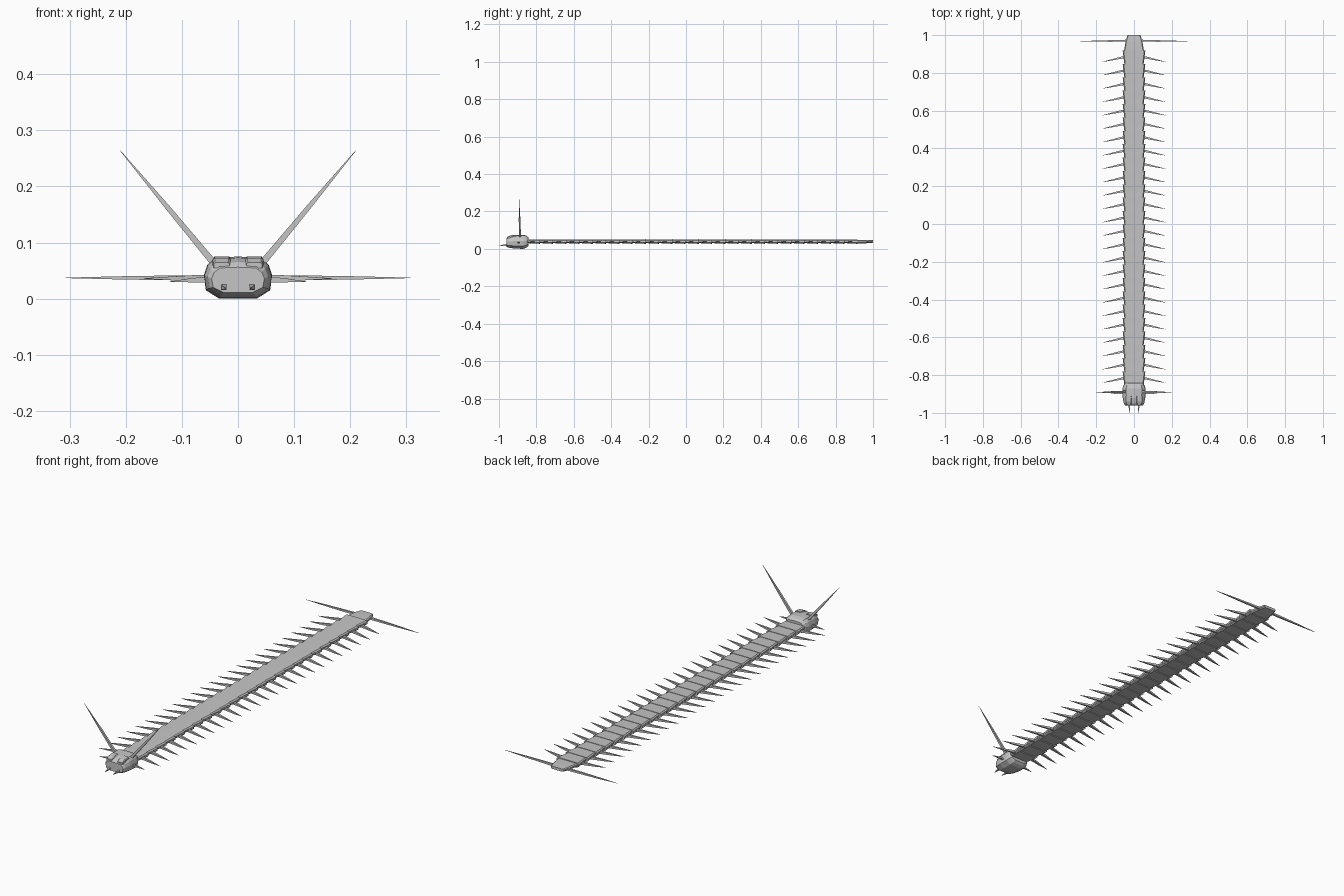
import bpy, bmesh, math
from mathutils import Vector

old = bpy.data.objects.get("Cube")
if old:
    bpy.data.objects.remove(old, do_unlink=True)

grey = bpy.data.materials.new("shell grey")
grey.use_nodes = True
grey.diffuse_color = (0.56, 0.56, 0.56, 1)
bsdf = next(n for n in grey.node_tree.nodes if n.type == 'BSDF_PRINCIPLED')
bsdf.inputs["Base Color"].default_value = (0.56, 0.56, 0.56, 1)


def loft(name, rings):
    """Skin a list of point rings into a closed, flat-shaded solid."""
    bm = bmesh.new()
    loops = [[bm.verts.new(p) for p in ring] for ring in rings]
    n = len(loops[0])
    for a, b in zip(loops, loops[1:]):
        for i in range(n):
            j = (i + 1) % n
            bm.faces.new((a[i], a[j], b[j], b[i]))
    bm.faces.new(loops[0])
    bm.faces.new(loops[-1])
    bmesh.ops.recalc_face_normals(bm, faces=bm.faces)
    mesh = bpy.data.meshes.new(name)
    bm.to_mesh(mesh)
    bm.free()
    mesh.materials.append(grey)
    ob = bpy.data.objects.new(name, mesh)
    bpy.context.collection.objects.link(ob)
    return ob


def section(y, half, low, high, outline):
    """Scale a unit outline (x, z in -1..1) into a cross-section at y."""
    mid, tall = (low + high) / 2, (high - low) / 2
    return [(x * half, y, mid + z * tall) for x, z in outline]


def limb(name, points, radii, sides=4):
    """Tapered, jointed limb on both sides of the body, flat side up."""
    for side, label in ((1, "left"), (-1, "right")):
        path = [Vector((p[0] * side, p[1], p[2])) for p in points]
        axis = (path[-1] - path[0]).normalized()
        ref = Vector((0, 0, 1)) if abs(axis.z) < 0.7 else Vector((0, 1, 0))
        u = axis.cross(ref).normalized()
        v = axis.cross(u)
        turn = [2 * math.pi * (k + 0.5) / sides for k in range(sides)]
        loft(f"{label}_{name}", [[p + r * (u * math.cos(t) + v * math.sin(t)) for t in turn]
                                 for p, r in zip(path, radii)])


# Outlines of the body plates, the head and the small blocks
plate = [(-0.9, 1), (0, 1.04), (0.9, 1), (1, 0.5), (1, -0.4), (0.85, -1),
         (-0.85, -1), (-1, -0.4), (-1, 0.5)]
skull = [(-0.68, 0.94), (0, 1), (0.68, 0.94), (0.9, 0.6), (1, 0.1), (0.94, -0.6),
         (0.55, -1), (-0.55, -1), (-0.94, -0.6), (-1, 0.1), (-0.9, 0.6)]
block = [(-0.8, 1), (0.8, 1), (1, 0.6), (1, -1), (-1, -1), (-1, 0.6)]

# Body segments flare towards the rear, each with a pair of legs
COUNT, STEP, START = 25, 0.0708, -0.852
for i in range(COUNT):
    y = START + i * STEP
    loft(f"body_segment_{i + 1}", [
        section(y, 0.051, 0.031, 0.049, plate),
        section(y + STEP * 0.4, 0.055, 0.029, 0.0497, plate),
        section(y + STEP, 0.06, 0.027, 0.051, plate)])
    leg_y = y + STEP * 0.5
    limb(f"leg_{i + 1}",
         [(0.04, leg_y + 0.003, 0.037), (0.07, leg_y - 0.003, 0.037),
          (0.115, leg_y - 0.013, 0.036), (0.167, leg_y - 0.024, 0.036)],
         [0.0085, 0.0075, 0.005, 0.0006])

# Tail plate and long hind legs
loft("tail_plate", [section(0.91, 0.054, 0.03, 0.0475, plate),
                    section(0.965, 0.045, 0.03, 0.0475, plate),
                    section(1.0, 0.034, 0.033, 0.046, plate)])
limb("hind_leg", [(0.03, 0.971, 0.037), (0.12, 0.969, 0.037), (0.21, 0.968, 0.037), (0.307, 0.966, 0.037)],
     [0.007, 0.006, 0.004, 0.0006])

# Head
loft("head", [section(y, half, low, high, skull) for y, half, low, high in (
    (-0.96, 0.047, 0.011, 0.056), (-0.95, 0.054, 0.007, 0.065), (-0.92, 0.06, 0.002, 0.073),
    (-0.87, 0.061, 0.0, 0.075), (-0.853, 0.056, 0.007, 0.071), (-0.843, 0.047, 0.016, 0.062))])

# Eyes, low blocks on the upper front of the head
for side, label in ((1, "left"), (-1, "right")):
    eye = loft(f"{label}_eye", [section(-0.957, 0.014, 0.055, 0.064, block),
                                section(-0.94, 0.016, 0.053, 0.072, block),
                                section(-0.91, 0.016, 0.053, 0.0755, block)])
    eye.location.x = 0.029 * side

# Antennae, fangs and short front feelers
limb("antenna", [(0.038, -0.888, 0.057), (0.125, -0.89, 0.162), (0.21, -0.892, 0.264)],
     [0.0085, 0.006, 0.0006])
limb("fang", [(0.025, -0.945, 0.021), (0.025, -0.965, 0.02), (0.022, -1.0, 0.018)],
     [0.0075, 0.0065, 0.001])
limb("feeler", [(0.045, -0.895, 0.034), (0.08, -0.896, 0.033), (0.122, -0.899, 0.03)],
     [0.007, 0.0055, 0.0008])
